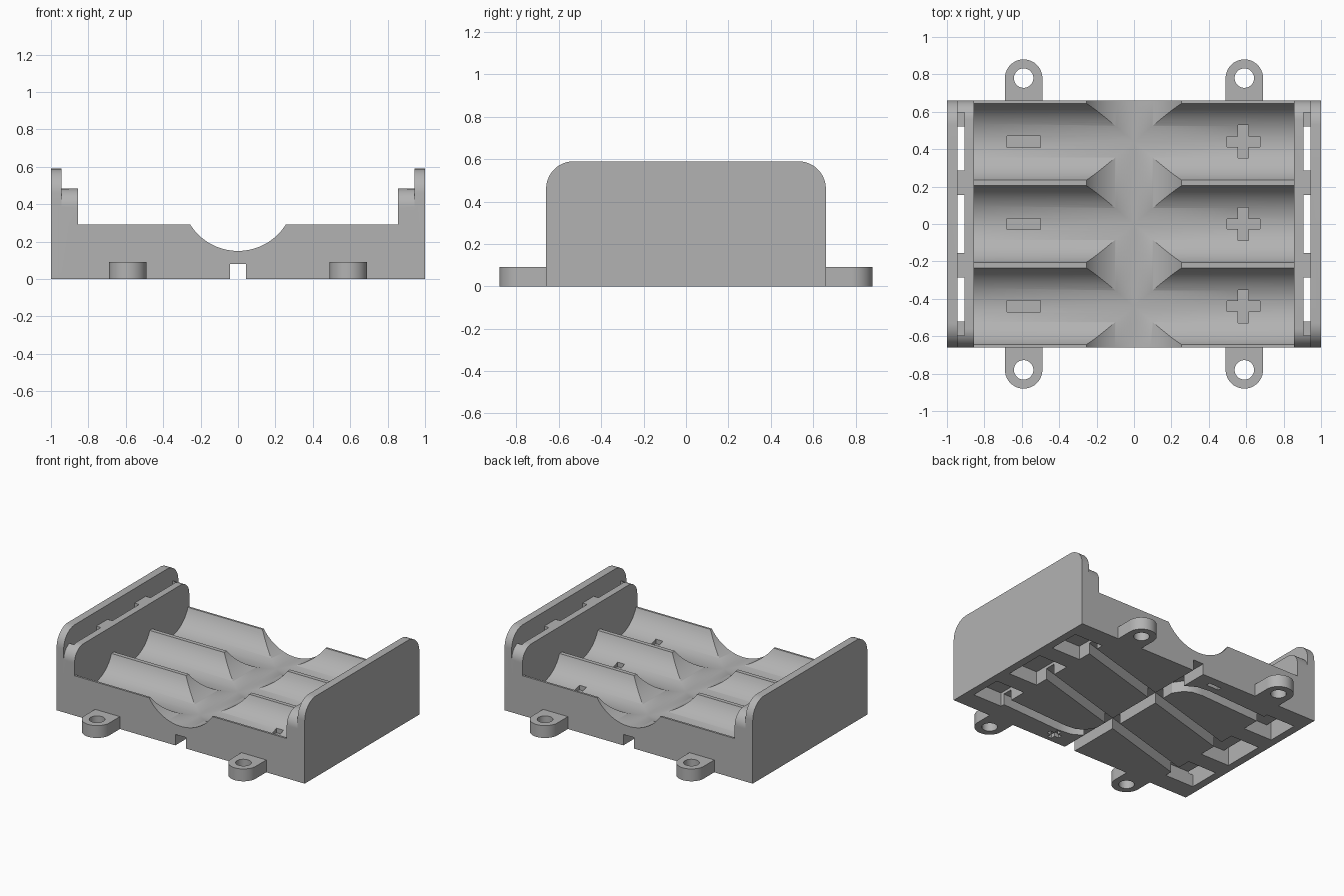
import bpy, bmesh, math
from mathutils import Vector

cube = bpy.data.objects.get("Cube")
if cube:
    bpy.data.objects.remove(cube, do_unlink=True)

grey = bpy.data.materials.new("grey_plastic")
grey.use_nodes = True
grey.diffuse_color = (0.45, 0.45, 0.45, 1)
grey.node_tree.nodes["Principled BSDF"].inputs["Base Color"].default_value = (0.45, 0.45, 0.45, 1)

PITCH = 0.44
ROWS = (-PITCH, 0, PITCH)
HALF_Y = 0.66


def prism(name, pts, axis, lo, hi):
    """Extrude a closed 2D outline along an axis from lo to hi."""
    place = {"x": lambda a, b, t: (t, a, b),
             "y": lambda a, b, t: (a, t, b),
             "z": lambda a, b, t: (a, b, t)}[axis]
    bm = bmesh.new()
    base = bm.faces.new([bm.verts.new(place(a, b, lo)) for a, b in pts])
    top = bmesh.ops.extrude_face_region(bm, geom=[base])["geom"]
    bmesh.ops.translate(bm, verts=[v for v in top if isinstance(v, bmesh.types.BMVert)],
                        vec=Vector(place(0, 0, hi - lo)))
    bmesh.ops.recalc_face_normals(bm, faces=bm.faces)
    mesh = bpy.data.meshes.new(name)
    bm.to_mesh(mesh)
    bm.free()
    mesh.materials.append(grey)
    obj = bpy.data.objects.new(name, mesh)
    bpy.context.collection.objects.link(obj)
    return obj


def arc(cx, cy, r, start, end, n):
    angles = [math.radians(start + (end - start) * i / n) for i in range(n + 1)]
    return [(cx + r * math.cos(a), cy + r * math.sin(a)) for a in angles]


def circle(cx, cy, r, n=96):
    return arc(cx, cy, r, 0, 360, n)[:-1]


def rect(x0, x1, y0, y1):
    return [(x0, y0), (x1, y0), (x1, y1), (x0, y1)]


def rounded_wall(height, r):
    return ([(-HALF_Y, 0), (HALF_Y, 0)] + arc(HALF_Y - r, height - r, r, 0, 90, 14)
            + arc(r - HALF_Y, height - r, r, 90, 180, 14))


def plus(cx, cy, arm, half):
    return [(cx + x, cy + y) for x, y in (
        (arm, -half), (arm, half), (half, half), (half, arm), (-half, arm), (-half, half),
        (-arm, half), (-arm, -half), (-half, -half), (-half, -arm), (half, -arm), (half, -half))]


def combine(target, other, operation):
    mod = target.modifiers.new(operation, "BOOLEAN")
    mod.operation, mod.solver, mod.object = operation, "EXACT", other
    bpy.context.view_layer.objects.active = target
    bpy.ops.object.modifier_apply(modifier=mod.name)
    bpy.data.objects.remove(other, do_unlink=True)


def strip(path, width):
    """Outline of a band of constant width around a path."""
    pts = [Vector(p) for p in path]
    left, right = [], []
    for i, p in enumerate(pts):
        d = (pts[min(i + 1, len(pts) - 1)] - pts[max(i - 1, 0)]).normalized()
        n = Vector((-d.y, d.x)) * width / 2
        left.append(tuple(p + n))
        right.append(tuple(p - n))
    return left + right[::-1]


# Tray block with end walls and their lower inner lips
body = prism("battery_tray", rect(-0.9, 0.9, 0, 0.29), "y", -HALF_Y, HALF_Y)
for s in (-1, 1):
    lip = sorted((s * 0.855, s * 0.96))
    wall = sorted((s * 0.943, s))
    combine(body, prism("lip", rounded_wall(0.485, 0.1), "x", *lip), "UNION")
    combine(body, prism("end_wall", rounded_wall(0.59, 0.13), "x", *wall), "UNION")


def cut(outline, axis, lo, hi):
    cutter = prism("cutter", outline, axis, lo, hi)
    cutter.hide_render = True
    combine(body, cutter, "DIFFERENCE")


# Cell troughs and the finger scoop across them
for y in ROWS:
    cut(circle(y, 0.37, 0.22), "x", -0.855, 0.855)
cut(circle(0, 0.452, 0.302, 128), "y", -0.8, 0.8)

for y in ROWS:
    # Polarity marks engraved in the troughs
    cut(rect(-0.68, -0.5, y - 0.03, y + 0.03), "z", 0.135, 0.3)
    cut(plus(0.585, y, 0.088, 0.028), "z", 0.135, 0.3)
    # Contact slots and the solder pockets below them
    y0, y1 = max(y - 0.155, -0.52), min(y + 0.155, 0.52)
    for s in (-1, 1):
        cut(rect(*sorted((s * 0.905, s * 0.943)), y - 0.155, y + 0.155), "z", 0.09, 0.7)
        cut(rect(*sorted((s * 0.71, s * 0.943)), y0, y1), "z", -0.1, 0.1)

# Wire channels underneath: middle exit, diagonal links, curved leads
cut(rect(-0.043, 0.043, -0.8, 0.8), "z", -0.1, 0.08)
for y in (0, PITCH):
    cut(strip([(0.76, y), (-0.76, y - PITCH)], 0.075), "z", -0.1, 0.08)
lead = [(-0.76, 0.45), (-0.22, 0.48), (-0.13, 0.47), (-0.06, 0.43), (0, 0.34)]
for s in (-1, 1):
    cut(strip([(s * x, s * y) for x, y in lead], 0.075), "z", -0.1, 0.08)

# Lead marks underneath
cut(rect(-0.25, -0.15, 0.565, 0.595), "z", -0.1, 0.03)
cut(plus(0.2, -0.58, 0.05, 0.016), "z", -0.1, 0.03)

# Screw tabs
for sx in (-1, 1):
    for sy in (-1, 1):
        outline = [(sx * 0.59 + x, sy * y) for x, y in
                   [(-0.1, 0.65), (0.1, 0.65)] + arc(0, 0.78, 0.1, 0, 180, 32)]
        tab = prism("screw_tab", outline, "z", 0, 0.09)
        combine(tab, prism("cutter", circle(sx * 0.59, sy * 0.78, 0.052, 40), "z", -0.1, 0.2),
                "DIFFERENCE")
        tab.name = "screw_tab_%s_%s" % ("back" if sy > 0 else "front", "left" if sx > 0 else "right")

# Smooth curved walls, keep sharp edges
bpy.ops.object.select_all(action="DESELECT")
for obj in bpy.context.scene.objects:
    if obj.type == "MESH" and obj.name.startswith(("battery_tray", "screw_tab")):
        obj.select_set(True)
bpy.context.view_layer.objects.active = body
bpy.ops.object.shade_smooth_by_angle(angle=math.radians(30))
